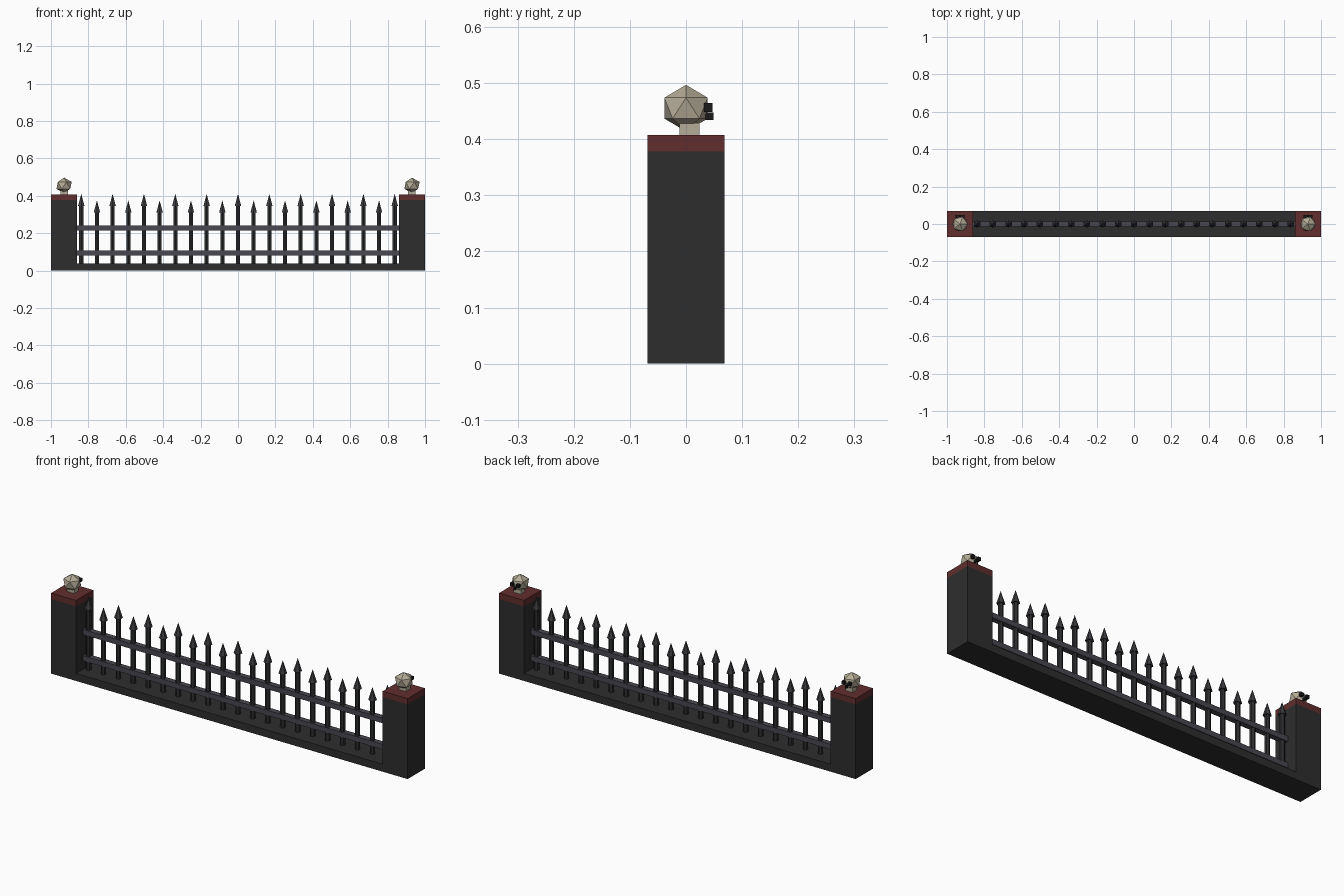
import bpy
from math import pi

cube = bpy.data.objects.get("Cube")
if cube:
    bpy.data.objects.remove(cube)


def material(name, rgb):
    m = bpy.data.materials.new(name)
    m.use_nodes = True
    colour = (*rgb, 1)
    m.diffuse_color = colour
    m.node_tree.nodes["Principled BSDF"].inputs["Base Color"].default_value = colour
    return m


STONE = material("dark stone", (0.027, 0.027, 0.027))
RED = material("dark red", (0.12, 0.027, 0.027))
IRON = material("black iron", (0.026, 0.027, 0.03))
STEEL = material("rail steel", (0.065, 0.063, 0.08))
TIP = material("spike steel", (0.045, 0.045, 0.052))
BONE = material("bone", (0.46, 0.41, 0.31))
BLACK = material("socket black", (0.01, 0.01, 0.01))


def finish(name, mat):
    o = bpy.context.object
    o.name = name
    o.data.materials.append(mat)
    return o


def box(name, mat, centre, size):
    bpy.ops.mesh.primitive_cube_add(size=1, location=centre)
    o = finish(name, mat)
    o.scale = size
    return o


def cone(name, mat, x, z0, z1, r0, r1, sides=6):
    bpy.ops.mesh.primitive_cone_add(vertices=sides, radius1=r0, radius2=r1, depth=z1 - z0,
                                    location=(x, 0, (z0 + z1) / 2))
    return finish(name, mat)


# Base wall between the posts
box("base_wall", STONE, (0, 0, 0.019), (1.722, 0.138, 0.038))

# Posts with caps and skull finials that face the back
for side, sx in (("left", 1), ("right", -1)):
    x = 0.93 * sx
    box(side + "_post", STONE, (x, 0, 0.189), (0.14, 0.138, 0.378))
    box(side + "_post_cap", RED, (x, 0, 0.393), (0.14, 0.138, 0.03))
    box(side + "_skull_jaw", BONE, (x, 0.006, 0.418), (0.04, 0.036, 0.022))
    bpy.ops.mesh.primitive_ico_sphere_add(subdivisions=1, radius=0.0455, location=(x, 0, 0.4555))
    finish(side + "_skull", BONE).scale.z = 0.91
    for eye in (-1, 1):
        box(side + "_skull_eye", BLACK, (x + eye * 0.016, 0.04, 0.457), (0.015, 0.015, 0.016))
    box(side + "_skull_nose", BLACK, (x, 0.042, 0.441), (0.009, 0.014, 0.014))

# Horizontal rails
for name, z in (("lower_rail", 0.094), ("upper_rail", 0.227)):
    box(name, STEEL, (0, 0, z), (1.724, 0.028, 0.026))

# Pickets, alternately tall and short
for i in range(21):
    x = (i - 10) * 0.0838
    top = 0.375 if i % 2 else 0.41
    cone("picket", IRON, x, 0.03, top - 0.063, 0.0125, 0.0125)
    cone("picket_spike", TIP, x, top - 0.065, top, 0.02, 0)
